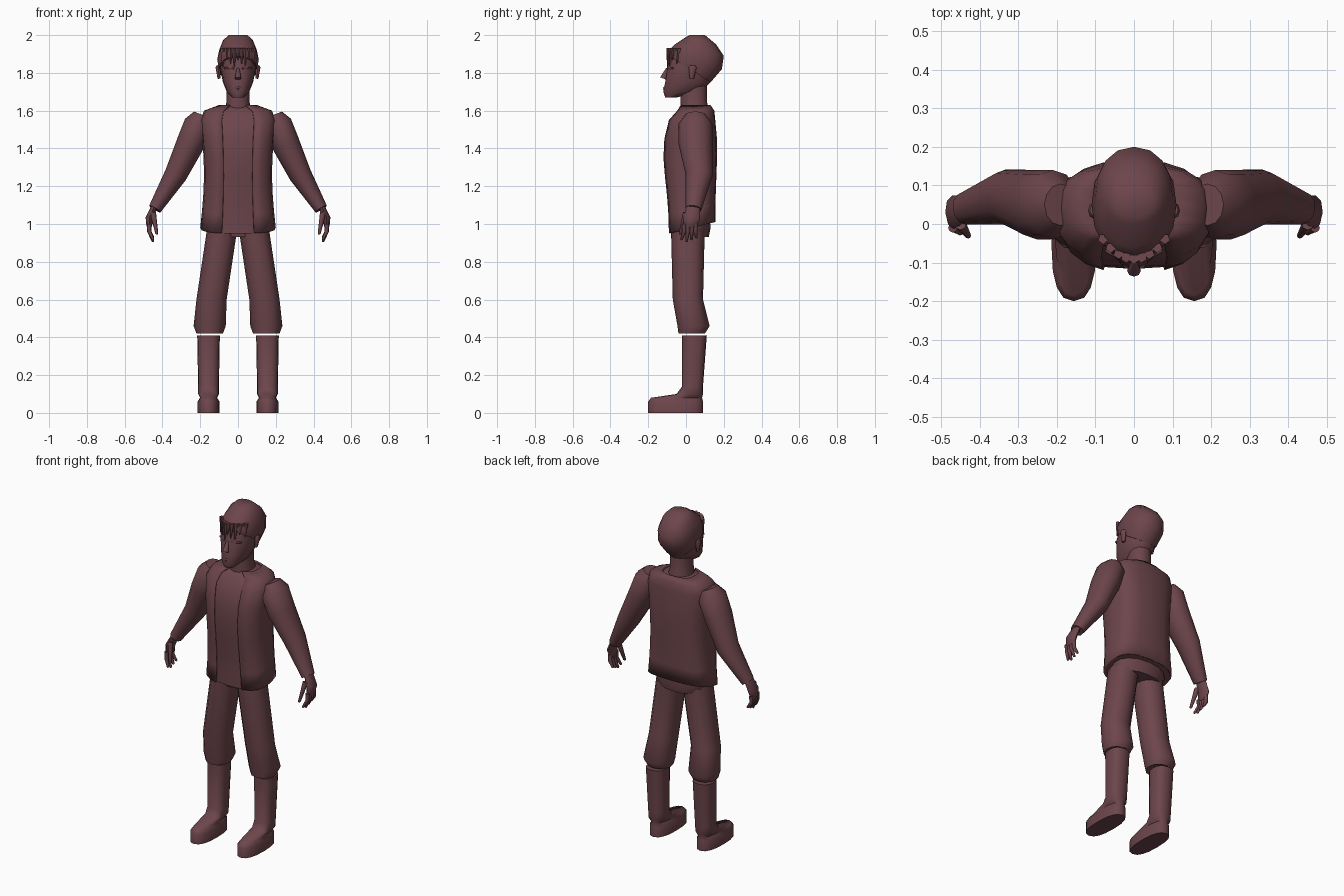
import bpy
import bmesh
import math
from mathutils import Vector

if "Cube" in bpy.data.objects:
    bpy.data.objects.remove(bpy.data.objects["Cube"])

cloth = bpy.data.materials.new("dusty_maroon")
cloth.use_nodes = True
colour = (0.15, 0.06, 0.07, 1)
cloth.diffuse_color = colour
cloth.node_tree.nodes["Principled BSDF"].inputs["Base Color"].default_value = colour


def squared(value, squareness):
    return math.copysign(abs(value) ** (2 / squareness), value)


def skin(name, rings, sides, squareness, open_front=False):
    """Skin a run of rings, each given as (centre, side vector, depth vector)."""
    bm = bmesh.new()
    loops = []
    for centre, across, depth in rings:
        loop = []
        for i in range(sides):
            angle = math.tau * i / sides
            sideways = across * squared(math.sin(angle), squareness)
            backwards = depth * squared(-math.cos(angle), squareness)
            loop.append(bm.verts.new(centre + sideways + backwards))
        loops.append(loop)
    for lower, upper in zip(loops, loops[1:]):
        for i in range(sides):
            j = (i + 1) % sides
            # The faces either side of the front line can be left out
            if not (open_front and i in (0, sides - 1)):
                bm.faces.new((lower[i], lower[j], upper[j], upper[i]))
    if not open_front:
        bm.faces.new(loops[0])
        bm.faces.new(loops[-1])
    bmesh.ops.recalc_face_normals(bm, faces=bm.faces)
    mesh = bpy.data.meshes.new(name)
    bm.to_mesh(mesh)
    bm.free()
    part = bpy.data.objects.new(name, mesh)
    bpy.context.collection.objects.link(part)
    mesh.materials.append(cloth)
    bpy.ops.object.select_all(action="DESELECT")
    part.select_set(True)
    bpy.context.view_layer.objects.active = part
    bpy.ops.object.shade_smooth_by_angle(angle=math.radians(50))
    return part


def stack(name, rows, x=0, sides=16, squareness=2.2, **options):
    """Level rings: height, y, half depth, half width, then optional lean and shift."""
    rings = []
    for height, y, depth, width, *extra in rows:
        lean, shift = extra if extra else (0, 0)
        centre = Vector((x + shift, y, height))
        rings.append((centre, Vector((width, 0, 0)), Vector((0, depth, lean))))
    return skin(name, rings, sides, squareness, **options)


def limb(name, joints, side=1, sides=8, flatness=1):
    """Tube through joints (x, y, z, radius) with a domed first end."""
    points = [Vector((x * side, y, z)) for x, y, z, radius in joints]
    radii = [joint[-1] for joint in joints]
    dome = (points[0] - points[1]).normalized() * radii[0]
    points.insert(0, points[0] + dome * .7)
    radii.insert(0, radii[0] * .6)
    last = len(points) - 1
    rings = []
    for i, (point, radius) in enumerate(zip(points, radii)):
        along = (points[min(i + 1, last)] - points[max(i - 1, 0)]).normalized()
        depth = (Vector((0, 1, 0)) - along * along.y).normalized()
        rings.append((point, along.cross(depth) * radius, depth * radius * flatness))
    return skin(name, rings, sides, 2)


# Torso: chest swells towards the top, waist draws in, hem is higher behind
def torso_rows(inset):
    rows = []
    steps = 6
    for i in range(steps + 1):
        t = i / steps
        swell = math.sin(math.pi * t * t)
        waist = math.sin(math.pi * t)
        rows.append((.98 + .57 * t, .03 - .01 * swell, .125 + .02 * swell - inset,
                     .2 - .02 * waist - inset, .03 * (1 - t), 0))
    rows.append((1.6, .05, .1 - inset, .18 - inset))
    rows.append((1.63 - inset, .05, .08 - inset, .1 - inset))
    return rows


stack("shirt", torso_rows(.008), sides=20, squareness=2.8)
vest = stack("vest", torso_rows(0), sides=20, squareness=2.8, open_front=True)
thickness = vest.modifiers.new("thickness", "SOLIDIFY")
thickness.thickness = .01
thickness.offset = -1

stack("hips", [(1.1, .02, .1, .17), (.98, .03, .1, .17), (.93, .03, .09, .14)])

# Neck and head
stack("neck", [(1.57, .05, .08, .08), (1.65, .04, .07, .06), (1.75, .04, .07, .06)])
stack("head", [
    (1.67, -.08, .03, .03),
    (1.7, -.02, .1, .06),
    (1.75, .01, .12, .08),
    (1.83, .02, .12, .095),
    (1.93, .03, .09, .08),
])
limb("nose", [(0, -.1, 1.82, .008), (0, -.12, 1.77, .018)])
for name, z in (("upper_lip", 1.72), ("lower_lip", 1.71)):
    limb(name, [(-.03, -.1, z, .003), (0, -.113, z, .008), (.03, -.1, z, .003)])

# Soft cap leaning down at the back
stack("cap", [
    (1.82, .02, .11, .1, -.07, 0),
    (1.87, .05, .14, .11, -.05, 0),
    (1.92, .07, .13, .1, -.03, 0),
    (1.97, .08, .08, .08, -.02, 0),
    (2, .06, .04, .05),
])

# Ragged fringe, each lock drawn from its tip
for i in range(-4, 5):
    x = i * .02
    bow = 8 * x * x
    tip = 1.87 - .02 * (i % 3)
    limb("hair_lock", [(x, bow - .1, tip, .003), (x, bow - .09, 1.93, .014)], sides=5)

for side, label in ((1, "left_"), (-1, "right_")):
    # Ear and brow
    limb(label + "ear", [(.105, .035, 1.83, .014), (.1, .03, 1.77, .008)], side, flatness=1.5)
    limb(label + "brow", [(.07, -.07, 1.825, .005), (.02, -.095, 1.825, .007)], side)

    # Sleeve from shoulder to cuff
    limb(label + "sleeve", [
        (.21, .05, 1.53, .075),
        (.25, .05, 1.43, .075),
        (.33, .07, 1.26, .06),
        (.44, .04, 1.08, .035),
    ], side, sides=12, flatness=1.2)

    # Hand: palm, four fanned and curled fingers, thumb
    limb(label + "palm", [
        (.47, .02, .99, .015),
        (.47, .03, 1.03, .02),
        (.44, .04, 1.1, .016),
    ], side, flatness=2.2)
    for n in range(4):
        y = n * .02 - .01
        tip = .91 + .01 * abs(n - 1)
        limb(label + "finger", [
            (.45, y * 1.3 - .01, tip, .007),
            (.47, y, .96, .011),
            (.47, y, 1, .012),
        ], side)
    limb(label + "thumb", [(.43, -.03, .95, .008), (.45, 0, 1.06, .016)], side)

    # Trouser leg, slanting outwards and gathered below the knee
    stack(label + "trouser_leg", [
        (1, .01, .09, .08, 0, -.07 * side),
        (.6, .01, .08, .08, 0, -.01 * side),
        (.46, .04, .085, .085),
        (.42, .03, .07, .07),
        (.43, .04, .05, .05),
    ], x=.15 * side, sides=12)

    # Boot: straight shaft spreading forwards into the foot
    sole = (-.055, .145, .058)
    stack(label + "boot", [
        (.41, .045, .065, .06),
        (.14, .035, .055, .055),
        (.1, .02, .07, .055),
        (.08, -.05, .135, .045),
        (.06, *sole),
        (0, *sole),
    ], x=.156 * side, squareness=2.5)
